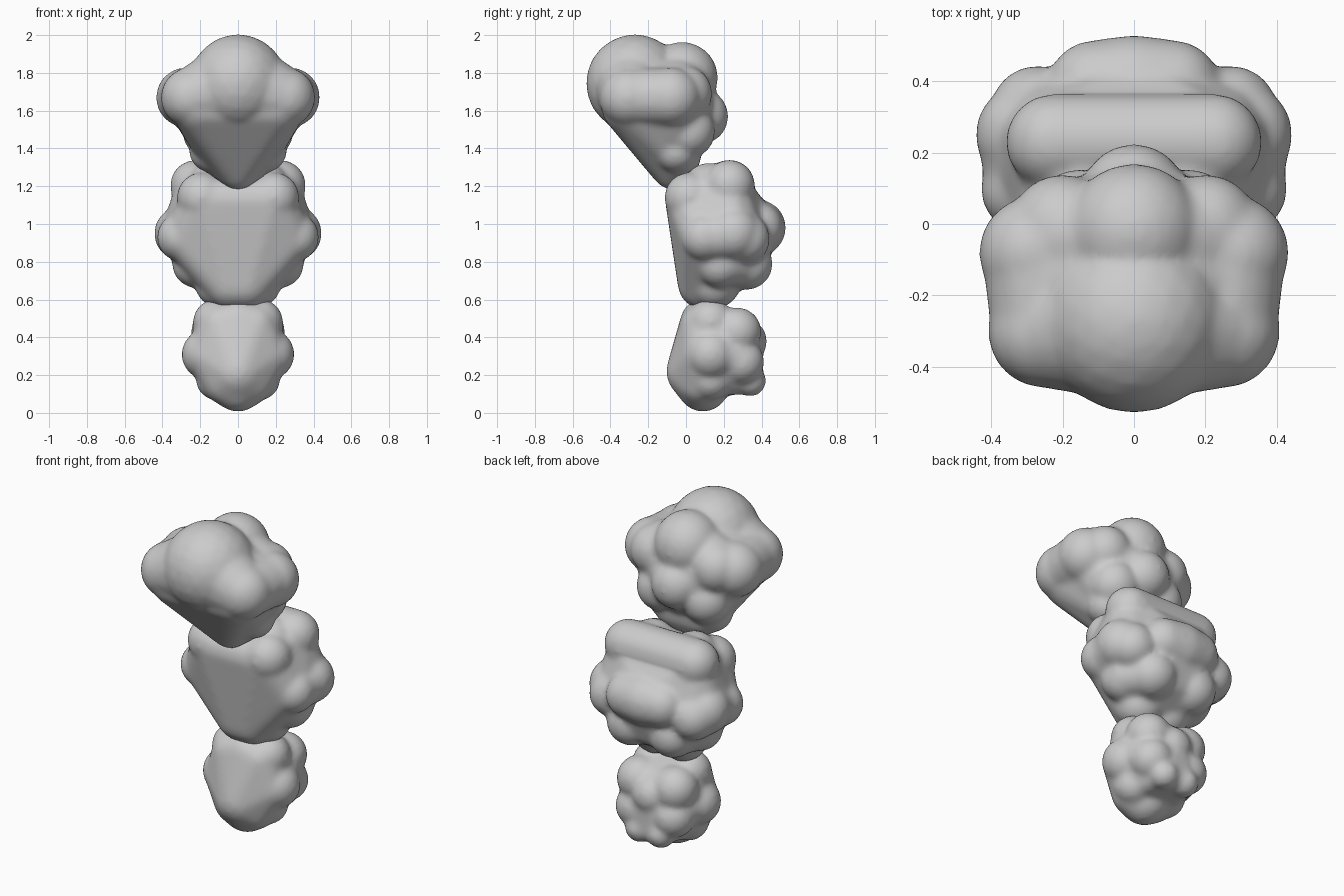
import bpy, bmesh
from mathutils import Matrix

if "Cube" in bpy.data.objects:
    bpy.data.objects.remove(bpy.data.objects["Cube"])


def mirrored(balls):
    """Repeat every off-centre ball (x, y, z, radius) on the other side."""
    return balls + [(-x, y, z, r) for x, y, z, r in balls if x > 0]


def add_ball(bm, ball):
    x, y, z, r = ball
    bmesh.ops.create_icosphere(bm, subdivisions=3, radius=r,
                               matrix=Matrix.Translation((x, y, z)))


def add_hull(bm, balls):
    """Stretch a skin tightly around a group of balls."""
    tmp = bmesh.new()
    for b in balls:
        add_ball(tmp, b)
    pts = [v.co.copy() for v in tmp.verts]
    tmp.free()
    verts = [bm.verts.new(p) for p in pts]
    bmesh.ops.convex_hull(bm, input=verts)
    bmesh.ops.delete(bm, geom=[v for v in verts if v.is_valid and not v.link_faces],
                     context='VERTS')


def lump_cluster(name, hulls, side_hulls, balls, core):
    bm = bmesh.new()
    # Solid core just below the tops of the lumps
    add_hull(bm, [(x, y, z, r * core) for x, y, z, r in mirrored(balls)])
    for h in hulls:
        add_hull(bm, mirrored(h))
    for h in side_hulls:
        add_hull(bm, h)
        add_hull(bm, [(-x, y, z, r) for x, y, z, r in h])
    for b in mirrored(balls):
        add_ball(bm, b)
    mesh = bpy.data.meshes.new(name)
    bm.to_mesh(mesh)
    bm.free()
    ob = bpy.data.objects.new(name, mesh)
    bpy.context.collection.objects.link(ob)
    # Fuse the lumps and soften the creases between them
    rm = ob.modifiers.new("fuse", 'REMESH')
    rm.mode = 'VOXEL'
    rm.voxel_size = 0.014
    rm.use_smooth_shade = True
    sm = ob.modifiers.new("soften", 'SMOOTH')
    sm.factor = 0.5
    sm.iterations = 14


# Bottom cluster: smooth front, knobbly back
lump_cluster("lower_cluster", [
    [(.09, .09, .46, .12), (0, .05, .22, .155), (.14, .1, .3, .125),
     (0, .09, .485, .12), (0, .09, .145, .14), (.06, .08, .17, .13)],
], [
    [(.15, .13, .32, .13), (.12, .26, .3, .125)],
], [
    (.165, .13, .31, .135), (.115, .13, .48, .125), (.12, .27, .43, .13),
    (.12, .29, .27, .125), (0, .31, .38, .12), (.07, .34, .17, .085),
    (.11, .13, .18, .115),
], .8)

# Middle cluster: flat heart-shaped front, ridge across the top, lumps round the back
lump_cluster("middle_cluster", [
    [(.17, .02, 1.12, .13), (.26, .1, .93, .14), (.04, .1, .69, .145)],
    [(.225, .23, 1.205, .135)],
    [(.11, .38, .98, .135), (0, .38, .98, .15)],
], [
    [(.3, .25, .95, .14), (.29, .13, .93, .13)],
    [(.3, .25, .95, .13), (.27, .31, .93, .13)],
    [(.14, .32, .8, .135), (.22, .2, .8, .13)],
], [
    (.19, .02, 1.14, .135), (.14, .12, 1.19, .135), (.23, .23, 1.2, .13),
    (.3, .25, .95, .145), (.3, .1, .93, .13), (.27, .31, .92, .135),
    (0, .38, .98, .15), (.14, .32, .79, .14), (.22, .18, .79, .13),
    (.09, .15, .69, .14),
], .76)

# Top cluster: leaning forward, tapering to a small foot
lump_cluster("upper_cluster", [
    [(.2, -.29, 1.63, .16), (.2, -.05, 1.6, .14), (0, -.07, 1.29, .11),
     (.1, -.03, 1.36, .11)],
    [(.24, -.3, 1.67, .16), (0, -.27, 1.75, .23)],
    [(.2, -.04, 1.69, .15), (0, -.04, 1.75, .18)],
], [
    [(.245, -.3, 1.67, .155), (.27, -.1, 1.67, .155)],
], [
    (0, -.27, 1.745, .26), (.25, -.3, 1.67, .16), (.275, -.08, 1.67, .16),
    (0, -.02, 1.775, .19), (.2, -.01, 1.69, .15), (0, .075, 1.57, .15),
    (.15, .01, 1.49, .145), (.14, -.05, 1.39, .12), (0, -.06, 1.3, .1),
], .76)
